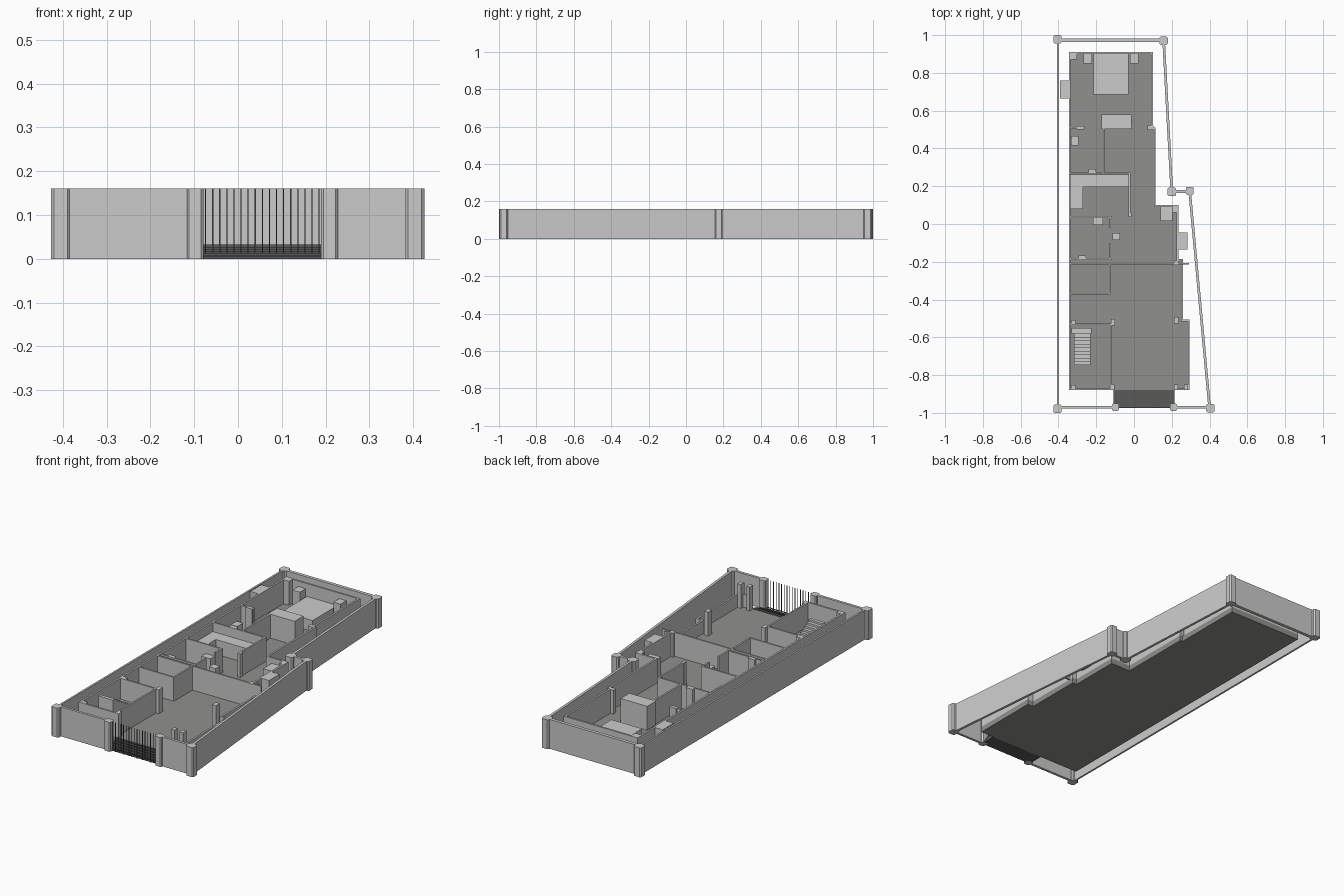
import bpy, bmesh, math
from mathutils import Matrix, Vector

H = 0.16      # wall top
F = 0.03      # floor top


def material(name, c):
    m = bpy.data.materials.new(name)
    m.diffuse_color = (*c, 1)
    return m


WALL = material("light grey plaster", (0.6, 0.6, 0.6))
FLOOR = material("dark grey floor", (0.28, 0.28, 0.27))
STEP = material("charcoal", (0.1, 0.1, 0.1))


def add_box(bm, x0, x1, y0, y1, z0, z1):
    r = bmesh.ops.create_cube(bm, size=1)
    size = Matrix.Diagonal((x1 - x0, y1 - y0, z1 - z0, 1))
    mid = Matrix.Translation(((x0 + x1) / 2, (y0 + y1) / 2, (z0 + z1) / 2))
    bmesh.ops.transform(bm, matrix=mid @ size, verts=r["verts"])


def finish(bm, name, mat):
    me = bpy.data.meshes.new(name)
    bmesh.ops.recalc_face_normals(bm, faces=bm.faces)
    bm.to_mesh(me)
    bm.free()
    me.materials.append(mat)
    ob = bpy.data.objects.new(name, me)
    bpy.context.collection.objects.link(ob)
    return ob


def boxes(name, items, mat=WALL):
    bm = bmesh.new()
    for b in items:
        add_box(bm, *b)
    return finish(bm, name, mat)


def wall(name, a, b, t, z0=0.0, z1=H):
    # straight wall of thickness t along a line in plan
    a, b = Vector(a), Vector(b)
    d = b - a
    bm = bmesh.new()
    add_box(bm, -d.length / 2, d.length / 2, -t / 2, t / 2, z0, z1)
    m = (a + b) / 2
    bm.transform(Matrix.Translation((m.x, m.y, 0)) @
                 Matrix.Rotation(math.atan2(d.y, d.x), 4, 'Z'))
    return finish(bm, name, WALL)


def prism(name, pts, z0, z1, mat):
    bm = bmesh.new()
    f = bm.faces.new([bm.verts.new((x, y, z0)) for x, y in pts])
    r = bmesh.ops.extrude_face_region(bm, geom=[f])
    vs = [v for v in r["geom"] if isinstance(v, bmesh.types.BMVert)]
    bmesh.ops.translate(bm, verts=vs, vec=(0, 0, z1 - z0))
    return finish(bm, name, mat)


# boundary fence: walls
for a, b, t in [((-.403, -.97), (-.403, .97), .01), ((-.405, .972), (.155, .972), .018),
                ((.157, .97), (.2, .17), .014), ((.2, .172), (.295, .172), .014),
                ((.295, .17), (.4, -.97), .014), ((-.405, -.97), (-.1, -.97), .014),
                ((.21, -.97), (.4, -.97), .014)]:
    wall("fence_wall", a, b, t)

# fence posts with chamfered corners
for x, y, r in [(-.405, .978, .022), (.157, .97, .022), (.2, .17, .023), (.295, .175, .021),
                (.404, -.975, .022), (-.405, -.978, .022), (-.098, -.97, .019), (.209, -.97, .019)]:
    c = r * .7
    prism("fence_post", [(x - c, y - r), (x + c, y - r), (x + r, y - c), (x + r, y + c),
                         (x + c, y + r), (x - c, y + r), (x - r, y + c), (x - r, y - c)], 0, H, WALL)

# gate bars and rails
boxes("gate_bars", [(-.074 + i * .0162 - .0013, -.074 + i * .0162 + .0013, -.973, -.970, 0, H)
                    for i in range(17)] + [(-.08, .19, -.973, -.970, .008, .012)], STEP)

# entrance steps
boxes("entrance_steps", [(-.108, .215, -.97 + i * .015, -.955 + i * .015, 0, .0055 * (i + 1))
                         for i in range(6)], STEP)

# house floor slab, stepped outline on the right
outline = [(-.345, -.88), (.295, -.88), (.295, -.505), (.26, -.505), (.26, -.185), (.235, -.185),
           (.235, .1), (.115, .1), (.115, .51), (.1, .51), (.1, .91), (-.345, .91)]
prism("floor_slab", outline, 0, F, FLOOR)

# outer house walls just inside the outline
T = .01
h = T / 2
LOW = .1
outer = [((.295 - h, -.88), (.295 - h, -.505), LOW), ((.295, -.505 - h), (.26 - T, -.505 - h), LOW),
         ((.26 - h, -.505), (.26 - h, -.185), LOW), ((.26, -.185 - h), (.235 - T, -.185 - h), H),
         ((.235 - h, -.185), (.235 - h, .1), H), ((.235, .1 - h), (.115 - T, .1 - h), H),
         ((.115 - h, .1), (.115 - h, .51), H), ((.115, .51 - h), (.1 - T, .51 - h), H),
         ((.1 - h, .51), (.1 - h, .91), H), ((.1, .91 - h), (-.345, .91 - h), H),
         ((-.345 + h, .91), (-.345 + h, -.88), H), ((-.345, -.88 + h), (-.115, -.88 + h), H),
         ((.215, -.88 + h), (.295, -.88 + h), LOW)]
for a, b, z in outer:
    wall("house_wall", a, b, T, F, z)

# inner partitions
for a, b in [((-.34, .51), (-.26, .51)), ((-.17, .508), (-.01, .508)), ((-.16, .27), (-.16, .51)),
             ((-.34, .268), (-.02, .268)), ((-.024, .04), (-.024, .27)),
             ((-.34, .037), (-.12, .037)), ((-.125, -.02), (-.125, .04)), ((-.125, -.185), (-.125, -.1)),
             ((-.34, -.185), (-.12, -.185)), ((-.34, -.21), (.29, -.21)),
             ((-.128, -.37), (-.128, -.21)), ((-.34, -.37), (-.125, -.37)),
             ((-.34, -.53), (-.11, -.53)), ((-.123, -.88), (-.123, -.53))]:
    wall("partition_wall", a, b, .009, F)

# columns
boxes("columns", [(x - w / 2, x + w / 2, y - d / 2, y + d / 2, F, H) for x, y, w, d in [
    (-.112, -.52, .022, .035), (.224, -.51, .024, .035), (.224, -.205, .024, .024),
    (-.115, -.865, .025, .03), (.222, -.865, .02, .03), (.275, -.865, .02, .03),
    (.215, .075, .02, .03), (.087, .51, .03, .024), (-.285, .51, .04, .02),
    (-.222, .28, .04, .02), (-.022, .05, .016, .024), (-.275, -.175, .04, .015),
    (-.322, -.52, .025, .025), (-.322, -.865, .025, .025), (-.322, .885, .04, .03)]])

# bay boxes on the outer walls
boxes("window_bays", [(-.392, -.345, .665, .76, .06, H), (.235, .282, -.135, -.045, .06, H)])

# furniture
boxes("bed", [(-.215, -.03, .685, .9, F, .09), (-.2, -.04, .9, .908, F, .11)])
boxes("bedside_cabinets", [(-.268, -.222, .85, .9, F, .13), (-.02, .023, .85, .9, F, .13)])
boxes("wardrobe", [(-.172, -.012, .508, .58, F, H)])
boxes("kitchen_counter", [(-.335, -.028, .195, .262, F, .11), (-.335, -.27, .08, .195, F, .11)])
boxes("wash_stand", [(-.333, -.295, .415, .465, F, .09)])
boxes("chairs", [(-.217, -.163, -.005, .033, F, .11), (-.115, -.075, -.085, -.047, F, .11)])
boxes("corner_cabinet", [(.14, .205, .015, .09, F, .13)])

# staircase rising towards the front
N = 9
boxes("staircase", [(-.318, -.23, -.58 - (i + 1) * .0185, -.58 - i * .0185, F, .055 + .0105 * (i + 1))
                    for i in range(N)] + [(-.33, -.225, -.58, -.55, F, .055)])
